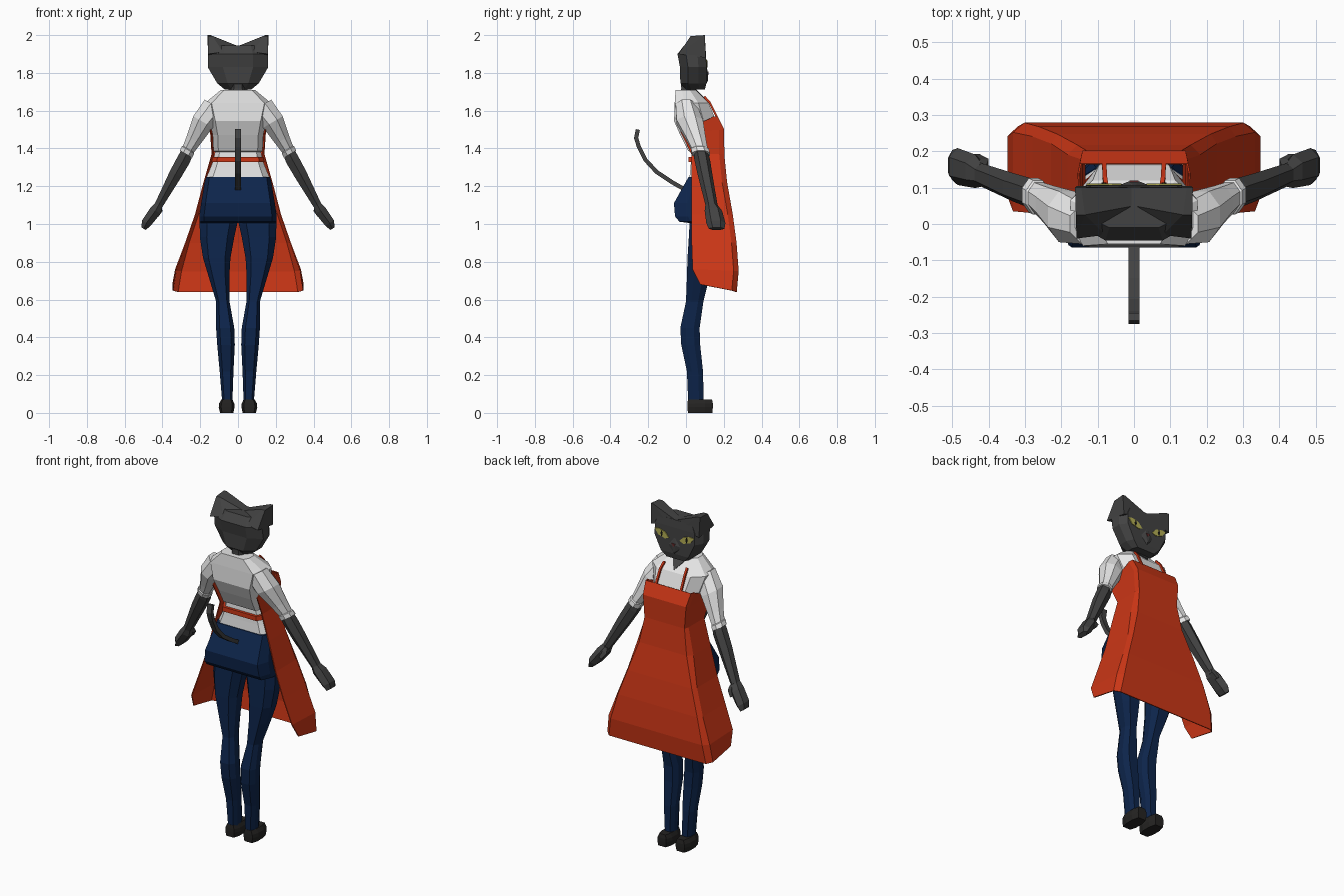
import bpy, bmesh, math
from mathutils import Vector


def material(name, rgb):
    m = bpy.data.materials.new(name)
    m.diffuse_color = (*rgb, 1)
    return m


FUR = material("charcoal fur", (0.055, 0.055, 0.055))
WHITE = material("white cloth", (0.8, 0.8, 0.8))
NAVY = material("navy cloth", (0.004, 0.018, 0.07))
RED = material("red cloth", (0.6, 0.037, 0.008))
SHOE = material("black leather", (0.018, 0.017, 0.016))
YELLOW = material("yellow eye", (0.46, 0.43, 0.09))
PUPIL = material("pupil black", (0.008, 0.008, 0.008))
NOSE = material("dark pink nose", (0.16, 0.03, 0.03))


def finish(name, bm, mat):
    bmesh.ops.recalc_face_normals(bm, faces=bm.faces)
    me = bpy.data.meshes.new(name)
    bm.to_mesh(me)
    bm.free()
    me.materials.append(mat)
    ob = bpy.data.objects.new(name, me)
    bpy.context.collection.objects.link(ob)
    return ob


def loft(name, rings, mat, side=1, closed=True):
    """Skin a list of equal point rings; side=-1 mirrors in x."""
    bm = bmesh.new()
    rows = [[bm.verts.new((p[0] * side, p[1], p[2])) for p in r] for r in rings]
    n = len(rows[0])
    for a, b in zip(rows, rows[1:]):
        for i in range(n if closed else n - 1):
            j = (i + 1) % n
            bm.faces.new((a[i], a[j], b[j], b[i]))
    if closed:
        bm.faces.new(rows[0])
        bm.faces.new(rows[-1])
    return finish(name, bm, mat)


def hull(name, pts, mat, side=1):
    bm = bmesh.new()
    for p in pts:
        bm.verts.new((p[0] * side, p[1], p[2]))
    bmesh.ops.convex_hull(bm, input=bm.verts)
    return finish(name, bm, mat)


def octo(z, x0, x1, yb, yf, ff=0.6, fb=0.6):
    """Eight sided horizontal section; ff / fb = width of front / back flat."""
    c, h, d = (x0 + x1) / 2, (x1 - x0) / 2, yf - yb
    half = [(h * ff, yf), (h, yb + 0.7 * d), (h, yb + 0.3 * d), (h * fb, yb)]
    return ([(c + x, y, z) for x, y in half]
            + [(c - x, y, z) for x, y in reversed(half)])


def body(rows, ff=0.6, fb=0.6):
    return [octo(z, -w, w, yb, yf, ff, fb) for z, w, yb, yf in rows]


def limb(rows, n):
    """Rings across the slanted arm axis: x, y, z, radius, radius in y."""
    u = Vector((0.86, 0, 0.51))
    out = []
    for x, y, z, ru, rv in rows:
        k = 1 / math.cos(math.pi / n)
        ang = [2 * math.pi * (i + 0.5) / n for i in range(n)]
        out.append([Vector((x, y, z)) + u * (ru * k * math.cos(a))
                    + Vector((0, rv * k * math.sin(a), 0)) for a in ang])
    return out


# Head and neck
loft("head", body([(1.712, .07, .0, .10), (1.745, .11, -.03, .108),
                   (1.83, .16, -.032, .108), (1.90, .158, -.045, .106),
                   (1.945, .135, -.01, .102)], .82, .5), FUR)
loft("neck", body([(1.62, .045, -.03, .06), (1.72, .037, -.025, .05),
                   (1.79, .036, -.03, .05)]), FUR)
hull("muzzle", [(-.045, .105, 1.79), (.045, .105, 1.79), (0, .105, 1.74),
                (0, .105, 1.85), (-.015, .117, 1.80), (.015, .117, 1.80),
                (0, .115, 1.755)], FUR)

# Shirt body, with the loose hem overhanging the waist
loft("shirt", body([(1.24, .17, .018, .15), (1.30, .145, .024, .15),
                    (1.34, .13, .027, .15), (1.38, .122, .03, .15),
                    (1.387, .13, .012, .16), (1.47, .134, -.03, .175),
                    (1.545, .15, -.063, .16), (1.64, .175, -.06, .12),
                    (1.71, .09, -.055, .05)], .65, .8), WHITE)
hull("open_collar", [(-.05, .054, 1.712), (.05, .054, 1.712), (0, .118, 1.65),
                     (-.05, .046, 1.708), (.05, .046, 1.708), (0, .11, 1.65)], FUR)

# Trouser seat
loft("trouser_seat", body([(1.25, .172, .014, .155), (1.11, .195, -.064, .17),
                           (1.04, .205, -.058, .17), (1.012, .205, -.035, .165),
                           (1.005, .2, .02, .155)], .6, .88), NAVY)

# Apron: front panel with two side panels wrapping back
rows = [(1.57, .147, .165, 1.56, .152, .13), (1.50, .14, .20, 1.49, .145, -.03),
        (1.37, .13, .20, 1.37, .137, .028), (1.22, .155, .215, 1.22, .18, .03),
        (1.05, .21, .245, 1.05, .225, .03), (.90, .26, .265, .90, .277, .03),
        (.75, .30, .276, .76, .33, .035), (.64, .318, .266, .68, .345, .075)]
strips = []
for zf, xf, yf, zb, xb, yb in rows:
    half = [(xb, yb, zb), (xb, yf - .025, zf + (zb - zf) * .2), (xf, yf, zf)]
    strips.append(half + [(-x, y, z) for x, y, z in reversed(half)])
apron = loft("apron", strips, RED, closed=False)
thick = apron.modifiers.new("cloth", "SOLIDIFY")
thick.thickness = 0.006
thick.offset = 0
loft("apron_waist_tie", body([(1.328, .14, .012, .16), (1.355, .136, .012, .16)],
                             .65, .8), RED)

# Tail, a curved square tube
path = [(-.01, 1.185), (-.075, 1.222), (-.155, 1.275), (-.215, 1.34),
        (-.25, 1.41), (-.264, 1.455), (-.255, 1.50)]
tail = []
for i, (y, z) in enumerate(path):
    a, b = path[max(i - 1, 0)], path[min(i + 1, len(path) - 1)]
    d = Vector((b[0] - a[0], b[1] - a[1])).normalized() * .011
    tail.append([(sx * .0155, y - s * d.y, z + s * d.x)
                 for sx, s in ((1, 1), (-1, 1), (-1, -1), (1, -1))])
loft("tail", tail, FUR)

# Nose plate
hull("nose", [(x, y, z) for x, z in ((-.012, 1.808), (.012, 1.808), (0, 1.79))
              for y in (.112, .12)], NOSE)

for s, tag in ((1, "right"), (-1, "left")):
    # Ears and eyes
    hull("ear_" + tag, [(.0, .05, 1.942), (.0, .1, 1.942), (.08, -.03, 1.91),
                        (.158, -.04, 1.90), (.158, .104, 1.88), (.05, .104, 1.91),
                        (.135, .025, 1.995), (.16, .025, 1.995), (.162, .1, 2.0),
                        (.145, .1, 2.0)], FUR, s)
    eye = [(.035, 1.832), (.06, 1.822), (.105, 1.835), (.13, 1.868),
           (.10, 1.872), (.06, 1.86)]
    hull("eye_" + tag, [(x, y, z) for x, z in eye for y in (.105, .112)], YELLOW, s)
    slit = [(.082, 1.866), (.089, 1.848), (.082, 1.829), (.075, 1.848)]
    hull("pupil_" + tag, [(x, y, z) for x, z in slit for y in (.108, .114)], PUPIL, s)

    # Sleeve with turned cuff
    loft("sleeve_" + tag, limb([(.12, 0, 1.625, .065, .055), (.185, .02, 1.54, .06, .07),
                                (.235, .055, 1.445, .042, .05), (.262, .072, 1.396, .034, .042),
                                (.264, .073, 1.392, .038, .047), (.276, .079, 1.37, .038, .047)],
                               8), WHITE, s)
    # Arm, hand and thumb
    loft("arm_" + tag, limb([(.25, .07, 1.42, .028, .03), (.285, .085, 1.345, .036, .036),
                             (.33, .10, 1.265, .034, .034), (.42, .135, 1.10, .022, .028),
                             (.437, .145, 1.07, .031, .04), (.485, .158, 1.005, .027, .044),
                             (.5, .162, .975, .013, .036)], 6), FUR, s)
    loft("thumb_" + tag, limb([(.415, .15, 1.10, .012, .014), (.412, .165, 1.075, .014, .014),
                               (.432, .18, 1.04, .009, .012)], 4), FUR, s)

    # Trouser leg: z, inner x, outer x, back y, front y
    leg = [(1.02, .0, .203, .02, .155), (.93, .02, .202, .015, .15),
           (.82, .04, .185, .008, .14), (.72, .046, .155, .005, .125),
           (.59, .045, .116, .0, .092), (.45, .02, .116, -.03, .072),
           (.36, .017, .11, -.025, .075), (.22, .024, .097, .005, .09),
           (.05, .03, .083, .012, .094)]
    loft("trouser_leg_" + tag, [octo(*r) for r in leg], NAVY, s)

    # Shoe
    loft("shoe_" + tag, [octo(0, .025, .095, .01, .14, .7, .7),
                         octo(.03, .018, .102, .008, .142, .7, .7),
                         octo(.05, .02, .1, .008, .142, .7, .7),
                         octo(.072, .03, .088, .01, .138, .7, .7)], SHOE, s)

    # Apron shoulder strap
    strap = [(.082, .167, 1.56), (.08, .126, 1.642), (.075, .096, 1.675)]
    loft("apron_strap_" + tag, [[(x + a, y + b, z + b) for a, b in
                                 ((-.006, -.004), (.006, -.004), (.006, .004), (-.006, .004))]
                                for x, y, z in strap], RED, s)
